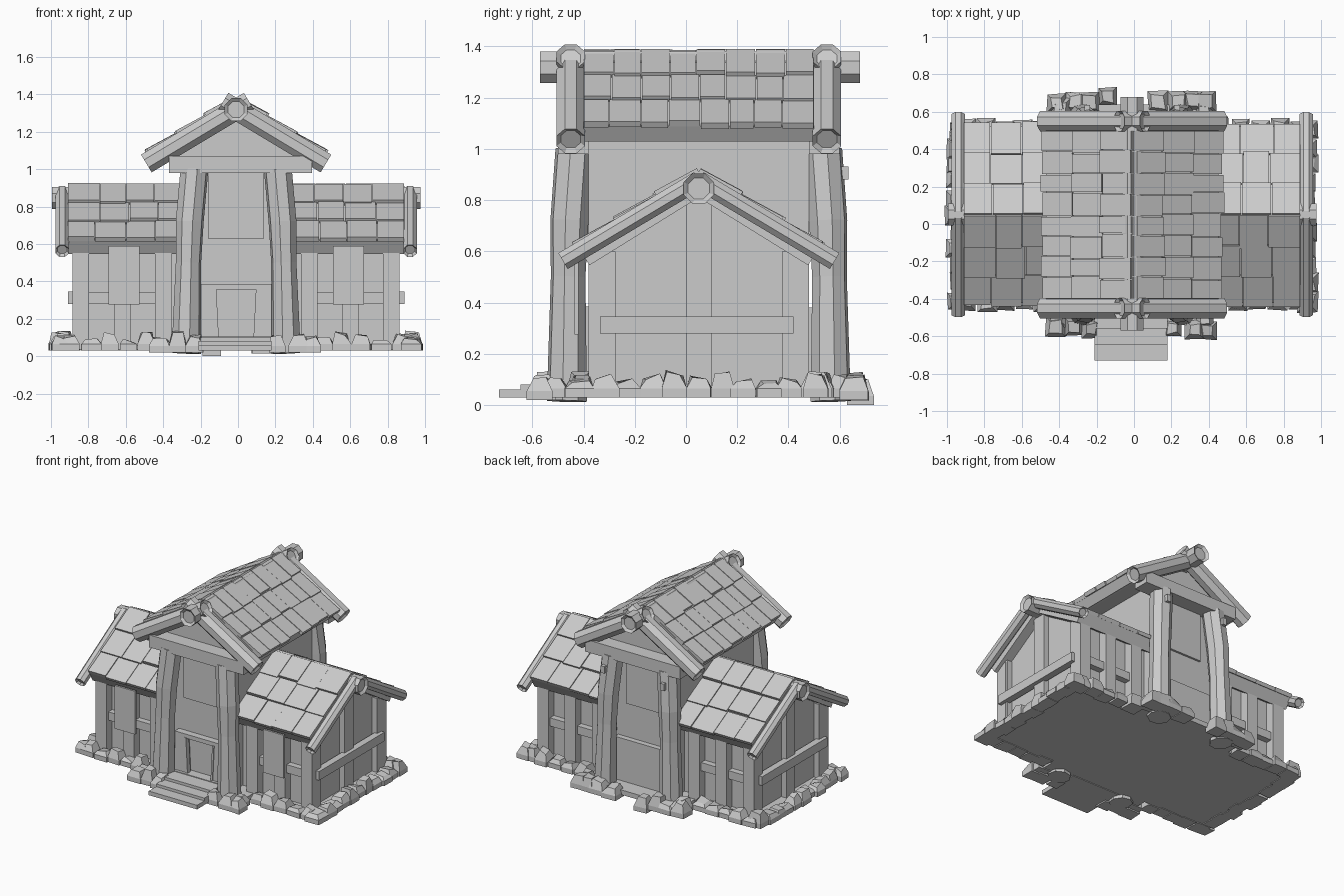
import bpy, bmesh, math, random
from mathutils import Vector, Matrix

random.seed(4)
if "Cube" in bpy.data.objects:
    bpy.data.objects.remove(bpy.data.objects["Cube"])

CENTRE = Vector((-0.01, 0.05, 0))
SLOPE = math.atan(0.62)
SIDES = (-1, 1)

grey = bpy.data.materials.new("plain_grey")
grey.use_nodes = True
grey.diffuse_color = (0.6, 0.6, 0.6, 1)
grey.node_tree.nodes["Principled BSDF"].inputs["Base Color"].default_value = (0.6, 0.6, 0.6, 1)


def finish(name, bm):
    bmesh.ops.recalc_face_normals(bm, faces=bm.faces)
    mesh = bpy.data.meshes.new(name)
    bm.to_mesh(mesh)
    bm.free()
    mesh.materials.append(grey)
    ob = bpy.data.objects.new(name, mesh)
    ob.location = CENTRE
    bpy.context.collection.objects.link(ob)
    return ob


def add_box(bm, x, y, z, frame=Matrix()):
    """Box from three (low, high) ranges."""
    mid = Vector([(a + b) / 2 for a, b in (x, y, z)])
    size = [b - a for a, b in (x, y, z)]
    m = frame @ Matrix.Translation(mid) @ Matrix.Diagonal((*size, 1))
    return bmesh.ops.create_cube(bm, size=1, matrix=m)["verts"]


def box(name, x, y, z):
    bm = bmesh.new()
    add_box(bm, x, y, z)
    return finish(name, bm)


def log(name, points, radii, hollow=False, sides=8):
    """Faceted log along a path, with optional hollowed ends."""
    bm = bmesh.new()
    pts = [Vector(p) for p in points]
    rot = (pts[-1] - pts[0]).to_track_quat('Z', 'Y')
    rings = []
    for p, r in zip(pts, radii):
        angles = [math.tau * (i + 0.5) / sides for i in range(sides)]
        rings.append([bm.verts.new(p + rot @ Vector((r * math.cos(a), r * math.sin(a), 0))) for a in angles])
    for low, high in zip(rings, rings[1:]):
        for i in range(sides):
            j = (i + 1) % sides
            bm.faces.new((low[i], low[j], high[j], high[i]))
    caps = [bm.faces.new(rings[0][::-1]), bm.faces.new(rings[-1])]
    bmesh.ops.recalc_face_normals(bm, faces=bm.faces)
    if hollow:
        for cap in caps:
            bmesh.ops.inset_individual(bm, faces=[cap], thickness=radii[0] * 0.3)
            bmesh.ops.translate(bm, verts=cap.verts, vec=cap.normal * -0.015)
    return finish(name, bm)


def prism(name, profile, start, end, along_x=False):
    """Extrude an upright (across, z) profile along x or y."""
    bm = bmesh.new()
    verts = [bm.verts.new((start, a, z) if along_x else (a, start, z)) for a, z in profile]
    face = bm.faces.new(verts)
    new = bmesh.ops.extrude_face_region(bm, geom=[face])["geom"]
    step = (end - start, 0, 0) if along_x else (0, end - start, 0)
    bmesh.ops.translate(bm, verts=[v for v in new if isinstance(v, bmesh.types.BMVert)], vec=step)
    return finish(name, bm)


def roof(name, x0, x1, ridge, run, thick, columns, turn=0):
    """Sloped deck with three lapped courses of uneven shingles."""
    bm = bmesh.new()
    length = run / math.cos(SLOPE)
    course = length / 3
    width = (x1 - x0) / columns
    for side in (0, math.pi):
        flip = (x0, x1) if side == 0 else (-x1, -x0)
        base = (Matrix.Rotation(turn, 4, 'Z') @ Matrix.Translation((0, 0, ridge))
                @ Matrix.Rotation(side, 4, 'Z') @ Matrix.Rotation(SLOPE, 4, 'X'))
        add_box(bm, flip, (-length + 0.01, 0), (-thick, 0), base)
        for row in range(3):
            tilt = Matrix.Translation((0, -row * course, 0)) @ Matrix.Rotation(-0.06, 4, 'X')
            cuts = [flip[0] + (c + random.uniform(-0.12, 0.12) * (0 < c < columns)) * width
                    for c in range(columns + 1)]
            for left, right in zip(cuts, cuts[1:]):
                add_box(bm, (left + 0.002, right - 0.002),
                        (-course - random.uniform(-0.012, 0.012), 0),
                        (-0.012, random.uniform(0.011, 0.017)), base @ tilt)
    return finish(name, bm)


def stone_row(name, start, end, size=0.1, low=0.03):
    """Row of rough, chipped foundation stones."""
    bm = bmesh.new()
    a, b = Vector(start), Vector(end)
    count = max(1, round((b - a).length / 0.095))
    for i in range(count):
        c = a.lerp(b, (i + 0.5) / count) + Vector([random.uniform(-0.014, 0.014) for _ in range(2)])
        h = random.uniform(0.085, 0.128)
        s = size * random.uniform(0.45, 0.56)
        verts = add_box(bm, (c.x - s, c.x + s), (c.y - s, c.y + s), (low, h))
        for v in verts:
            top = v.co.z > (low + h) / 2
            v.co.xy = c + (v.co.xy - c) * (random.uniform(0.4, 0.75) if top else random.uniform(0.88, 1.08))
            v.co.z += random.uniform(-0.015, 0.01) if top else 0
        # a wide belt keeps the stone blocky below its chipped top
        low_face = [f for f in bm.faces if all(v in verts for v in f.verts) and
                    max(v.co.z for v in f.verts) < low + 0.01]
        bmesh.ops.extrude_face_region(bm, geom=low_face)
        bmesh.ops.translate(bm, verts=[v for v in verts if v.co.z < low + 0.01], vec=(0, 0, 0.035))
        bmesh.ops.delete(bm, geom=low_face, context='FACES_ONLY')
    return finish(name, bm)


# Floors and foundation
box("wing_floor", (-0.91, 0.91), (-0.43, 0.43), (0.035, 0.06))
box("hall_floor", (-0.4, 0.4), (-0.59, 0.59), (0.035, 0.07))
for s in SIDES:
    stone_row("end_stones", (s * 0.935, -0.5), (s * 0.935, 0.5))
    for t in SIDES:
        stone_row("wing_stones", (s * 0.42, t * 0.46), (s * 0.94, t * 0.46))
        stone_row("corner_stones", (s * 0.40, t * 0.5), (s * 0.40, t * 0.62))
        stone_row("hall_stones", (s * 0.19, t * 0.61), (s * 0.45, t * 0.61), low=0.02)
stone_row("back_stone_left", (-0.18, 0.62), (-0.07, 0.62), 0.11, 0)
stone_row("back_stone_right", (0.07, 0.62), (0.18, 0.62), 0.11, 0.015)

# Entrance steps
for i in range(3):
    box("step", (-0.2, 0.19), (-0.78 + i * 0.085, -0.46), (0.03, 0.06 + i * 0.02))

# Hall body
prism("hall_walls", [(-0.27, 0.05), (0.27, 0.05), (0.27, 1.14), (0, 1.3), (-0.27, 1.14)], -0.43, 0.43)
prism("hall_gable", [(-0.4, 1.06), (0.4, 1.06), (0, 1.3)], -0.445, 0.445)
box("back_lower_wall", (-0.22, 0.22), (0.42, 0.47), (0.05, 0.38))
box("door_lintel", (-0.2, 0.2), (-0.48, -0.42), (0.355, 0.385))
box("door_sill", (-0.2, 0.2), (-0.5, -0.42), (0.06, 0.105))
box("front_panel", (-0.15, 0.15), (-0.45, -0.42), (0.63, 1.0))
box("back_panel", (-0.15, 0.15), (0.42, 0.445), (0.63, 1.0))
for s in SIDES:
    prism("door_jamb", [(s * 0.2, 0.1), (s * 0.105, 0.1), (s * 0.118, 0.36), (s * 0.2, 0.36)], -0.48, -0.42)
    prism("door_trim", [(s * 0.108, 0.1), (s * 0.093, 0.1), (s * 0.106, 0.36), (s * 0.12, 0.36)], -0.486, -0.45)

# Hall posts, tie beams and crossing gable logs
for t in SIDES:
    for s in SIDES:
        path = [(s * 0.267, t * 0.515, 0.015), (s * 0.255, t * 0.51, 0.5),
                (s * 0.248, t * 0.505, 0.72), (s * 0.223, t * 0.485, 1.0)]
        log("hall_post", path, (0.08, 0.069, 0.076, 0.076))
        log("gable_log", [(s * 0.48, t * 0.5, 1.03), (-s * 0.07, t * 0.5, 1.36)], (0.06, 0.06), True)
    box("tie_beam", (-0.36, 0.405), sorted((t * 0.43, t * 0.55)), (0.98, 1.07))
for s in SIDES:
    box("post_peg", (s * 0.24 - 0.015, s * 0.24 + 0.015), (0.53, 0.585), (0.88, 0.93))
log("hall_ridge_log", [(0, -0.62, 1.318), (0, 0.63, 1.318)], (0.066, 0.066), True)
roof("hall_roof", -0.45, 0.45, 1.375, 0.47, 0.07, 8, math.pi / 2)

# Wings
for s in SIDES:
    gable = [(-0.365, 0.05), (0.365, 0.05), (0.365, 0.6), (0, 0.83), (-0.365, 0.6)]
    prism("wing_walls", gable, s * 0.26, s * 0.83, True)
    roof("wing_roof", *sorted((s * 0.27, s * 0.9)), 0.91, 0.48, 0.085, 4)
    log("wing_ridge_log", [(s * 0.8, 0, 0.845), (s * 0.985, 0, 0.845)], (0.064, 0.064), True)
    for y, top in ((-0.375, 0.6), (0, 0.8), (0.375, 0.6)):
        box("end_post", sorted((s * 0.81, s * 0.872)), (y - 0.05, y + 0.05), (0.04, top))
    box("end_rail", sorted((s * 0.85, s * 0.9)), (-0.385, 0.37), (0.28, 0.345))
    for t in SIDES:
        log("wing_gable_log", [(s * 0.93, t * 0.53, 0.562), (s * 0.93, 0, 0.878)], (0.039, 0.039), True)
        for x in (0.83, 0.61, 0.39):
            box("wing_post", (s * x - 0.044, s * x + 0.044), sorted((t * 0.34, t * 0.43)), (0.04, 0.59))
        box("wing_rail", (s * 0.61 - 0.24, s * 0.61 + 0.24), sorted((t * 0.35, t * 0.41)), (0.28, 0.34))
    box("hanging_cloth", (s * 0.6 - 0.083, s * 0.6 + 0.083), (-0.485, -0.47), (0.275, 0.59))
